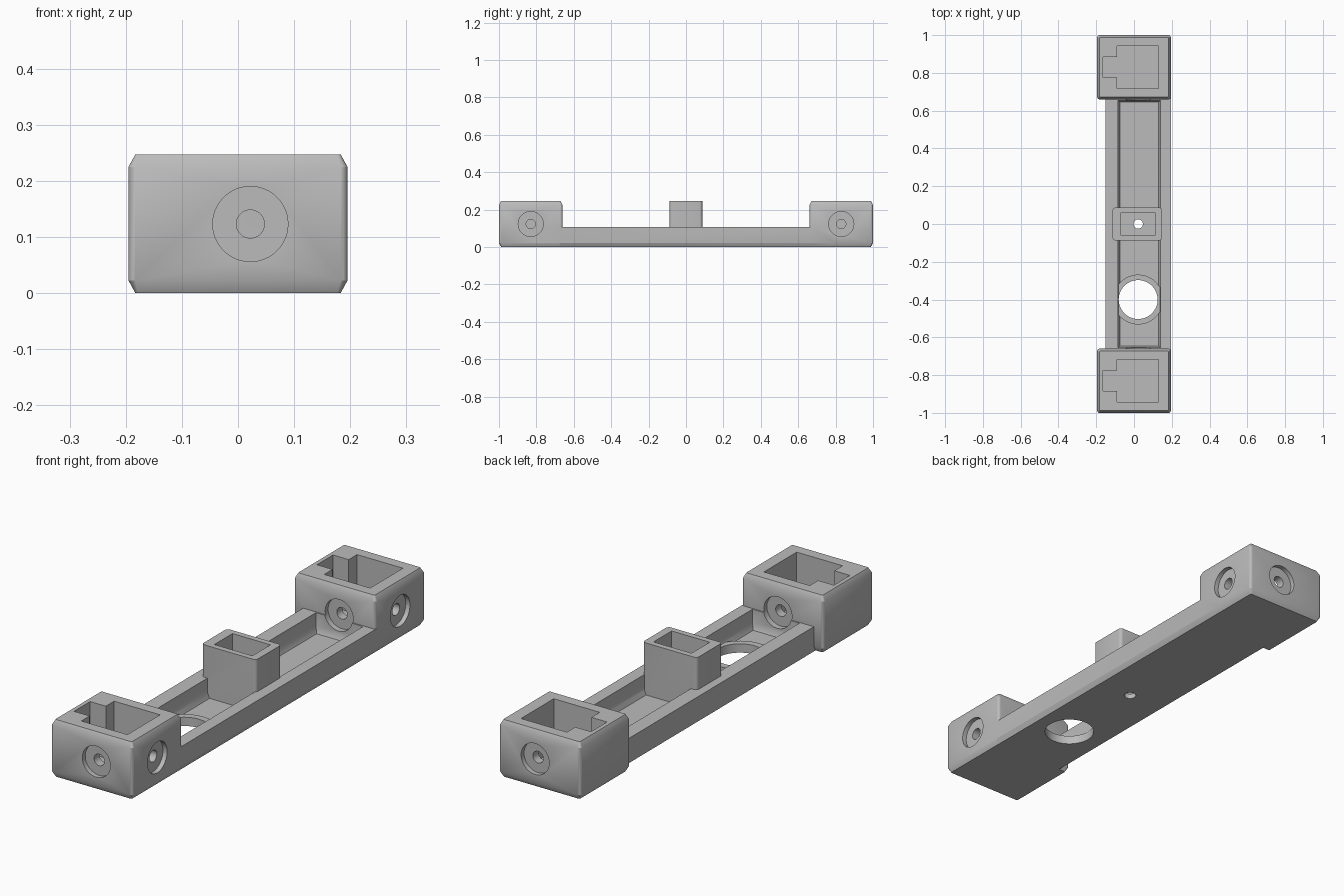
import bpy, bmesh, math
from mathutils import Matrix

if "Cube" in bpy.data.objects:
    bpy.data.objects.remove(bpy.data.objects["Cube"])

grey = bpy.data.materials.new("plain_grey")
grey.diffuse_color = (0.5, 0.5, 0.5, 1)
grey.use_nodes = True
grey.node_tree.nodes["Principled BSDF"].inputs["Base Color"].default_value = grey.diffuse_color

H = 0.247      # full height
LIP = 0.022    # chamfer height and floor thickness
CX = 0.022     # axis shared by the holes


def make(name, bm):
    bmesh.ops.recalc_face_normals(bm, faces=bm.faces)
    me = bpy.data.meshes.new(name)
    bm.to_mesh(me)
    bm.free()
    me.materials.append(grey)
    ob = bpy.data.objects.new(name, me)
    bpy.context.collection.objects.link(ob)
    return ob


def loft(name, x0, x1, y0, y1, levels, r=0.0):
    """Stack rounded rectangles; levels are (z, inset)."""
    bm = bmesh.new()
    rings = []
    steps = 4 if r else 0
    for z, d in levels:
        rad = max(r - d * 0.5, 0)
        ring = []
        for i, (sx, sy) in enumerate([(1, 1), (-1, 1), (-1, -1), (1, -1)]):
            cx = (x1 - d - rad) if sx > 0 else (x0 + d + rad)
            cy = (y1 - d - rad) if sy > 0 else (y0 + d + rad)
            for k in range(steps + 1):
                a = math.pi / 2 * (i + (k / steps if steps else 0))
                ring.append(bm.verts.new((cx + rad * math.cos(a), cy + rad * math.sin(a), z)))
        rings.append(ring)
    n = len(rings[0])
    for a, b in zip(rings, rings[1:]):
        for i in range(n):
            bm.faces.new((a[i], a[(i + 1) % n], b[(i + 1) % n], b[i]))
    bm.faces.new(rings[0])
    bm.faces.new(rings[-1])
    return make(name, bm)


def prism(name, pts, matrix, depth):
    """Extrude a flat outline by depth along its local z."""
    bm = bmesh.new()
    f = bm.faces.new([bm.verts.new((x, y, 0)) for x, y in pts])
    new = bmesh.ops.extrude_face_region(bm, geom=[f])["geom"]
    bmesh.ops.translate(bm, vec=(0, 0, depth), verts=[v for v in new if isinstance(v, bmesh.types.BMVert)])
    bmesh.ops.transform(bm, matrix=matrix, verts=bm.verts)
    return make(name, bm)


def rod(name, center, radius, length, axis="Z", segs=48):
    bm = bmesh.new()
    rot = {"X": Matrix.Rotation(math.pi / 2, 4, "Y"),
           "Y": Matrix.Rotation(math.pi / 2, 4, "X"), "Z": Matrix()}[axis]
    bmesh.ops.create_cone(bm, cap_ends=True, segments=segs, radius1=radius, radius2=radius,
                          depth=length, matrix=Matrix.Translation(center) @ rot)
    return make(name, bm)


def combine(body, tool, op):
    m = body.modifiers.new("bool", "BOOLEAN")
    m.operation, m.solver, m.object = op, "EXACT", tool
    me = bpy.data.meshes.new_from_object(body.evaluated_get(bpy.context.evaluated_depsgraph_get()))
    body.modifiers.clear()
    body.data = me
    bpy.data.objects.remove(tool)


# Long base rail with a chamfered lower edge on one side
rail = [(-0.15, 0), (0.183, 0), (0.195, LIP), (0.195, 0.107), (-0.15, 0.107)]
body = prism("mounting_rail", rail, Matrix.Translation((0, 0.8, 0)) @ Matrix.Rotation(math.pi / 2, 4, "X"), 1.6)

# Trough along the rail
combine(body, loft("trough", -0.085, 0.14, -0.655, 0.655,
                   [(LIP, 0.01), (0.044, 0), (0.3, 0)]), "DIFFERENCE")

# Raised rim around the large hole, and the centre post
combine(body, rod("rim", (CX, -0.4, 0.024), 0.132, 0.028, segs=64), "UNION")
combine(body, loft("post", -0.113, 0.147, -0.087, 0.087, [(0.012, 0), (H, 0)], 0.014), "UNION")

# Chamfered end boxes
for s in (-1, 1):
    y0, y1 = sorted((s * 0.66, s))
    combine(body, loft("end_box", -0.195, 0.195, y0, y1,
                       [(0, 0.012), (LIP, 0), (H - LIP, 0), (H, 0.012)], 0.012), "UNION")

# Large hole, post pocket and its screw hole
combine(body, rod("large_hole", (CX, -0.4, 0), 0.103, 0.4, segs=64), "DIFFERENCE")
combine(body, loft("post_pocket", -0.07, 0.112, -0.062, 0.062, [(LIP, 0), (0.4, 0)]), "DIFFERENCE")
combine(body, rod("screw_hole", (CX, 0, 0), 0.025, 0.2), "DIFFERENCE")

# Keyed pockets and recessed screw holes in the end boxes
for s in (-1, 1):
    c = s * 0.83
    key = [(-0.09, -0.112), (0.13, -0.112), (0.13, 0.112), (-0.09, 0.112),
           (-0.09, 0.055), (-0.165, 0.055), (-0.165, -0.055), (-0.09, -0.055)]
    combine(body, prism("pocket", key, Matrix.Translation((0, c, LIP)), 0.4), "DIFFERENCE")
    for face in (s, s * 0.66):
        combine(body, rod("recess", (CX, face, 0.123), 0.067, 0.04, "Y"), "DIFFERENCE")
        combine(body, rod("bore", (CX, face, 0.123), 0.025, 0.16, "Y", 32), "DIFFERENCE")
    combine(body, rod("recess", (0.195, c, 0.123), 0.067, 0.04, "X"), "DIFFERENCE")
    combine(body, rod("bore", (0.195, c, 0.123), 0.025, 0.2, "X", 32), "DIFFERENCE")

# Crisp edges, smooth round walls
bpy.context.view_layer.objects.active = body
body.select_set(True)
bpy.ops.object.shade_smooth_by_angle(angle=math.radians(30))
